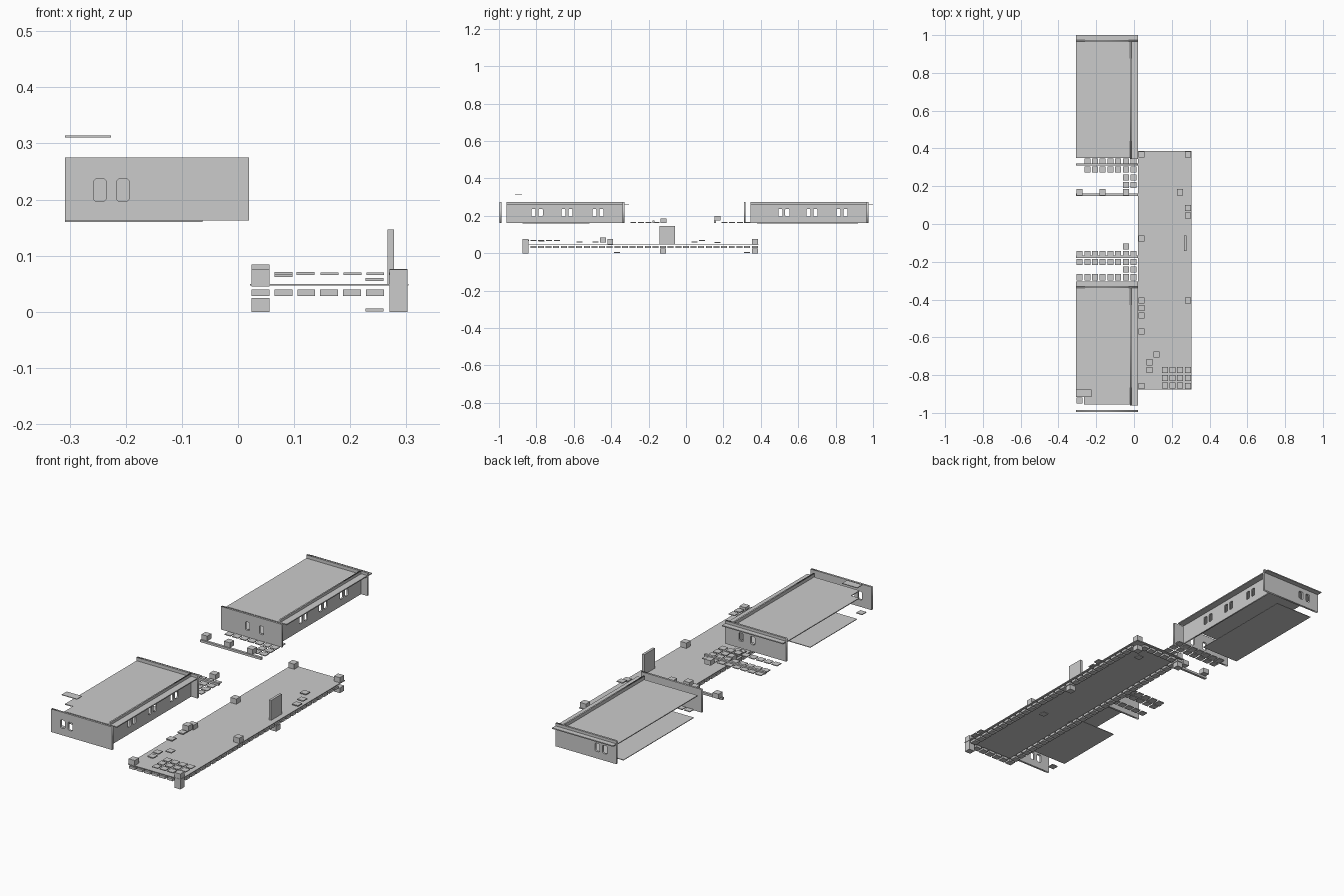
import bpy, bmesh, math
from mathutils import Matrix

if "Cube" in bpy.data.objects:
    bpy.data.objects.remove(bpy.data.objects["Cube"])

GREY = bpy.data.materials.new("plain grey")
GREY.diffuse_color = (0.6, 0.6, 0.6, 1)
GREY.use_nodes = True
GREY.node_tree.nodes["Principled BSDF"].inputs["Base Color"].default_value = GREY.diffuse_color
S = 0.0408          # tile pitch
T = 0.016           # half a tile


def boxes(name, items):
    """One object made of boxes given as (x0, x1, y0, y1, z0, z1)."""
    bm = bmesh.new()
    for x0, x1, y0, y1, z0, z1 in items:
        m = Matrix.Translation(((x0 + x1) / 2, (y0 + y1) / 2, (z0 + z1) / 2))
        m = m @ Matrix.Diagonal((x1 - x0, y1 - y0, z1 - z0, 1))
        bmesh.ops.create_cube(bm, size=1, matrix=m)
    me = bpy.data.meshes.new(name)
    bm.to_mesh(me)
    bm.free()
    me.materials.append(GREY)
    ob = bpy.data.objects.new(name, me)
    bpy.context.collection.objects.link(ob)
    return ob


def tile(x, y, z0, z1):
    return (x - T, x + T, y - T, y + T, z0, z1)


def wall(name, a0, a1, windows, pos, side=False, thick=0.01):
    """Upright wall with chamfered window holes; runs along x, or y if side."""
    z0, z1 = 0.163, 0.275
    cu = bpy.data.curves.new(name, 'CURVE')
    cu.dimensions = '2D'
    cu.fill_mode = 'BOTH'
    cu.extrude = thick / 2
    loops = [[(a0, z0), (a1, z0), (a1, z1), (a0, z1)]]
    w, h, c = 0.0115, 0.02, 0.004
    for a in windows:
        corners = [(w, h - c), (w - c, h), (-w + c, h), (-w, h - c),
                   (-w, -h + c), (-w + c, -h), (w - c, -h), (w, -h + c)]
        loops.append([(a + u, 0.217 + v) for u, v in corners])
    for pts in loops:
        sp = cu.splines.new('POLY')
        sp.points.add(len(pts) - 1)
        for p, (u, v) in zip(sp.points, pts):
            p.co = (u, v, 0, 1)
        sp.use_cyclic_u = True
    tmp = bpy.data.objects.new(name + "_outline", cu)
    bpy.context.collection.objects.link(tmp)
    bpy.context.view_layer.update()
    me = bpy.data.meshes.new_from_object(tmp.evaluated_get(bpy.context.evaluated_depsgraph_get()))
    bpy.data.objects.remove(tmp)
    rot = Matrix.Rotation(math.pi / 2, 4, 'X')
    if side:
        m = Matrix.Translation((pos, 0, 0)) @ Matrix.Rotation(math.pi / 2, 4, 'Z') @ rot
    else:
        m = Matrix.Translation((0, pos, 0)) @ rot
    me.transform(m)
    me.materials.clear()
    me.materials.append(GREY)
    ob = bpy.data.objects.new(name, me)
    bpy.context.collection.objects.link(ob)


X0, X1 = -0.308, 0.02


def hall(tag, y, front_win, back_win, side_win, roof, floor):
    """Open-sided hall whose front wall begins at y."""
    wall(tag + "_front_wall", X0, X1, front_win, y + 0.006)
    wall(tag + "_back_wall", X0, X1, back_win, y + 0.662)
    wall(tag + "_side_wall", y + 0.037, y + 0.662, side_win, -0.017, True, 0.007)
    boxes(tag + "_roof", roof)
    boxes(tag + "_cornice", [(-0.0135, X1, y + 0.037, y + 0.69, 0.257, 0.262),
                             (X0, X1, y + 0.667, y + 0.692, 0.257, 0.262)])
    boxes(tag + "_floor", [floor])


# Two long halls; the front one has a missing roof corner
hall("front_hall", -0.997, (-0.246, -0.205), (-0.128, -0.065),
     (-0.815, -0.777, -0.655, -0.617, -0.489, -0.452),
     [(X0, -0.02, -0.89, -0.34, 0.255, 0.259), (-0.265, -0.02, -0.955, -0.89, 0.255, 0.259)],
     (X0, -0.063, -0.875, -0.515, 0.16, 0.163))
hall("back_hall", 0.308, (-0.165, -0.09), (-0.246, -0.205),
     (0.505, 0.542, 0.655, 0.692, 0.815, 0.853),
     [(X0, -0.02, 0.35, 0.968, 0.255, 0.259)],
     (X0, -0.105, 0.38, 0.92, 0.16, 0.163))
boxes("loose_roof_panel", [(X0, -0.226, -0.915, -0.876, 0.311, 0.314)])
boxes("loose_floor_tile", [tile(-0.288, -0.935, 0.163, 0.167)])

# Floor tiles between the halls
rows = [(0.33, 1), (0.288, 1), (0.247, 6), (0.206, 6),
        (-0.158, 0), (-0.2, 0), (-0.241, 6), (-0.282, 0)]
boxes("landing_tiles", [tile(-0.288 + S * i, y, 0.163, 0.167)
                        for y, first in rows for i in range(first, 8)])
boxes("landing_rails", [(X0, X1, y - 0.006, y + 0.006, 0.163, 0.174) for y in (0.155, -0.174)])
boxes("rail_blocks", [tile(-0.288 + S * i, 0.168, 0.176, 0.2) for i in (0, 3, 6)]
      + [tile(-0.043, -0.12, 0.163, 0.187)])

# Lower platform with a row of blocks beneath its edge
PX0, PX1, PY0, PY1 = 0.021, 0.304, -0.875, 0.387
boxes("platform", [(PX0, PX1, PY0, PY1, 0.0465, 0.05)])
edge = [tile(x, -0.857 + S * j, 0.028, 0.04) for x in (0.04, 0.286) for j in range(1, 30)]
edge += [tile(0.04 + S * i, y, 0.028, 0.04) for y in (-0.857, 0.368) for i in range(0, 6)]
boxes("edge_blocks", edge)

# Corner posts and blocks standing on the platform
boxes("corner_posts", [tile(0.286, -0.858, 0, 0.075), tile(0.04, -0.858, 0.045, 0.075),
                       tile(0.04, 0.368, 0.045, 0.075), tile(0.286, 0.368, 0.045, 0.075),
                       tile(0.286, 0.368, 0, 0.025), tile(0.04, 0.368, 0, 0.025)])
boxes("platform_blocks", [tile(0.286, -0.405, 0.05, 0.076), tile(0.04, -0.405, 0.045, 0.073),
                          tile(0.04, -0.445, 0.057, 0.084), tile(0.04, -0.077, 0.05, 0.075),
                          tile(0.286, -0.122, 0, 0.025)])
boxes("upright_slab", [(0.266, 0.278, -0.142, -0.06, 0.05, 0.147)])

# Loose paving tiles
paving = [tile(0.163 + S * i, -0.774 - S * j, 0.066, 0.07)
          for i in range(4) for j in range(3) if (i, j) != (3, 2)]
paving += [tile(x, y, z, z + 0.005) for x, y, z in [
    (0.12, -0.69, 0.066), (0.081, -0.732, 0.066), (0.081, -0.773, 0.062),
    (0.04, -0.485, 0.058), (0.04, -0.57, 0.058), (0.243, 0.168, 0.055),
    (0.286, 0.085, 0.066), (0.286, 0.045, 0.058),
    (0.243, -0.37, 0.001), (0.243, 0.325, 0.001)]]
boxes("paving_tiles", paving)
